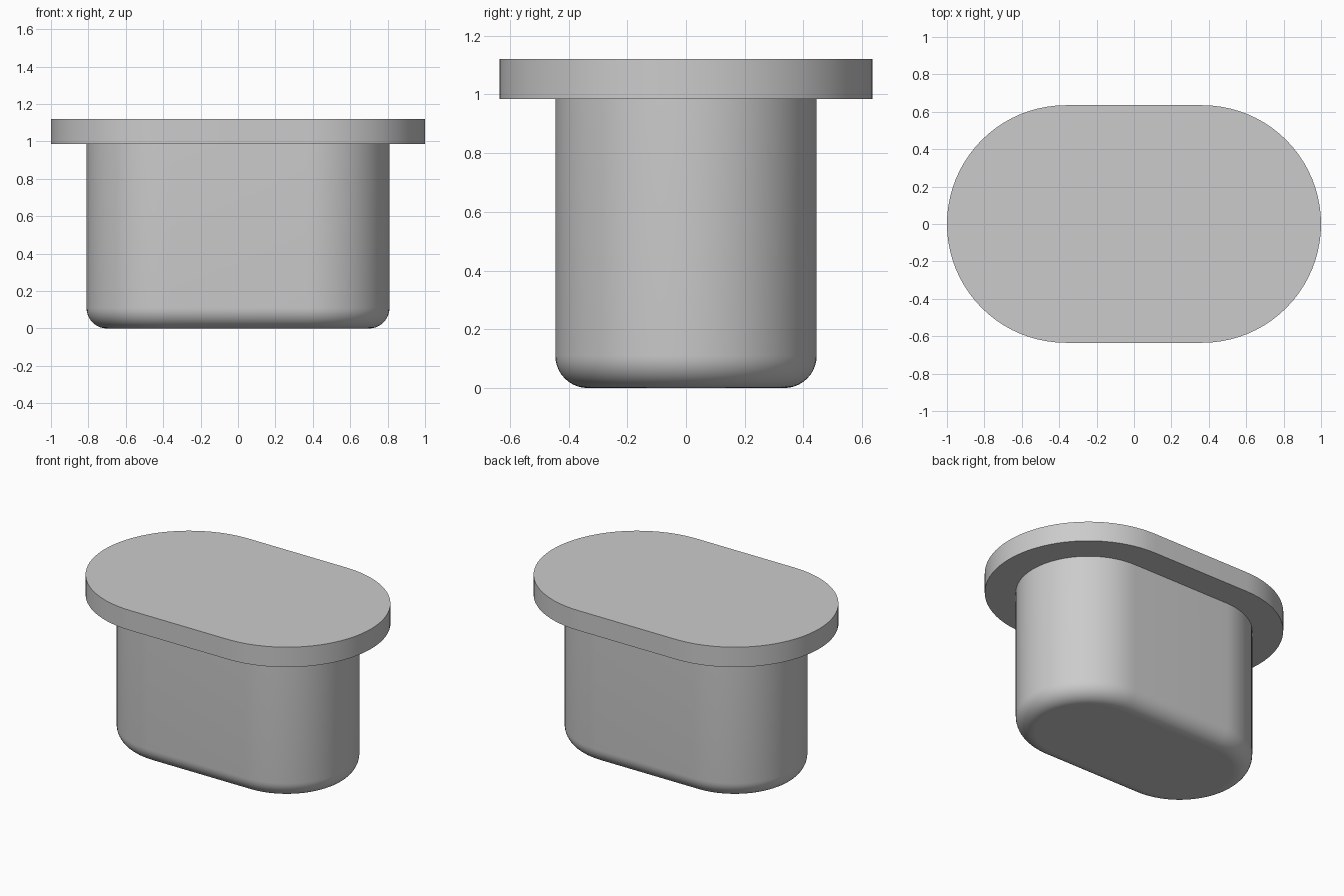
import bpy, bmesh
from math import pi, sin, cos

if "Cube" in bpy.data.objects:
    bpy.data.objects.remove(bpy.data.objects["Cube"], do_unlink=True)

HALF_STRAIGHT = 0.365   # half distance between the two end arc centres
BODY_R, FLANGE_R = 0.445, 0.635
FILLET = 0.11
FLANGE_Z, TOP_Z = 0.985, 1.12
ARC_STEPS, FILLET_STEPS = 40, 10

grey = bpy.data.materials.new("light grey")
grey.use_nodes = True
grey.diffuse_color = (0.6, 0.6, 0.6, 1)
grey.node_tree.nodes["Principled BSDF"].inputs["Base Color"].default_value = (0.6, 0.6, 0.6, 1)


def stadium(bm, radius, z):
    """Ring of vertices around a slot-shaped outline."""
    ring = []
    for side, start in ((1, -pi / 2), (-1, pi / 2)):
        for i in range(ARC_STEPS + 1):
            a = start + pi * i / ARC_STEPS
            ring.append(bm.verts.new((side * HALF_STRAIGHT + radius * cos(a), radius * sin(a), z)))
    return ring


# Side profile: rounded foot, straight wall, step out to the flange, flange edge
profile = []
for i in range(FILLET_STEPS + 1):
    a = pi / 2 * i / FILLET_STEPS
    profile.append((BODY_R - FILLET + FILLET * sin(a), FILLET - FILLET * cos(a)))
profile += [(BODY_R, FLANGE_Z), (FLANGE_R, FLANGE_Z), (FLANGE_R, TOP_Z)]

# Loft the profile around the outline and cap both ends
bm = bmesh.new()
rings = [stadium(bm, r, z) for r, z in profile]
for low, high in zip(rings, rings[1:]):
    for i in range(len(low)):
        j = (i + 1) % len(low)
        bm.faces.new((low[i], low[j], high[j], high[i]))
bm.faces.new(rings[0][::-1])
bm.faces.new(rings[-1])
bm.normal_update()

# Smooth walls, flat horizontal faces, crisp flange edges
for f in bm.faces:
    f.smooth = abs(f.normal.z) < 0.999
for e in bm.edges:
    e.smooth = e.calc_face_angle(0) < pi / 6

mesh = bpy.data.meshes.new("flanged_plug")
bm.to_mesh(mesh)
bm.free()
mesh.materials.append(grey)
plug = bpy.data.objects.new("flanged_plug", mesh)
bpy.context.collection.objects.link(plug)
